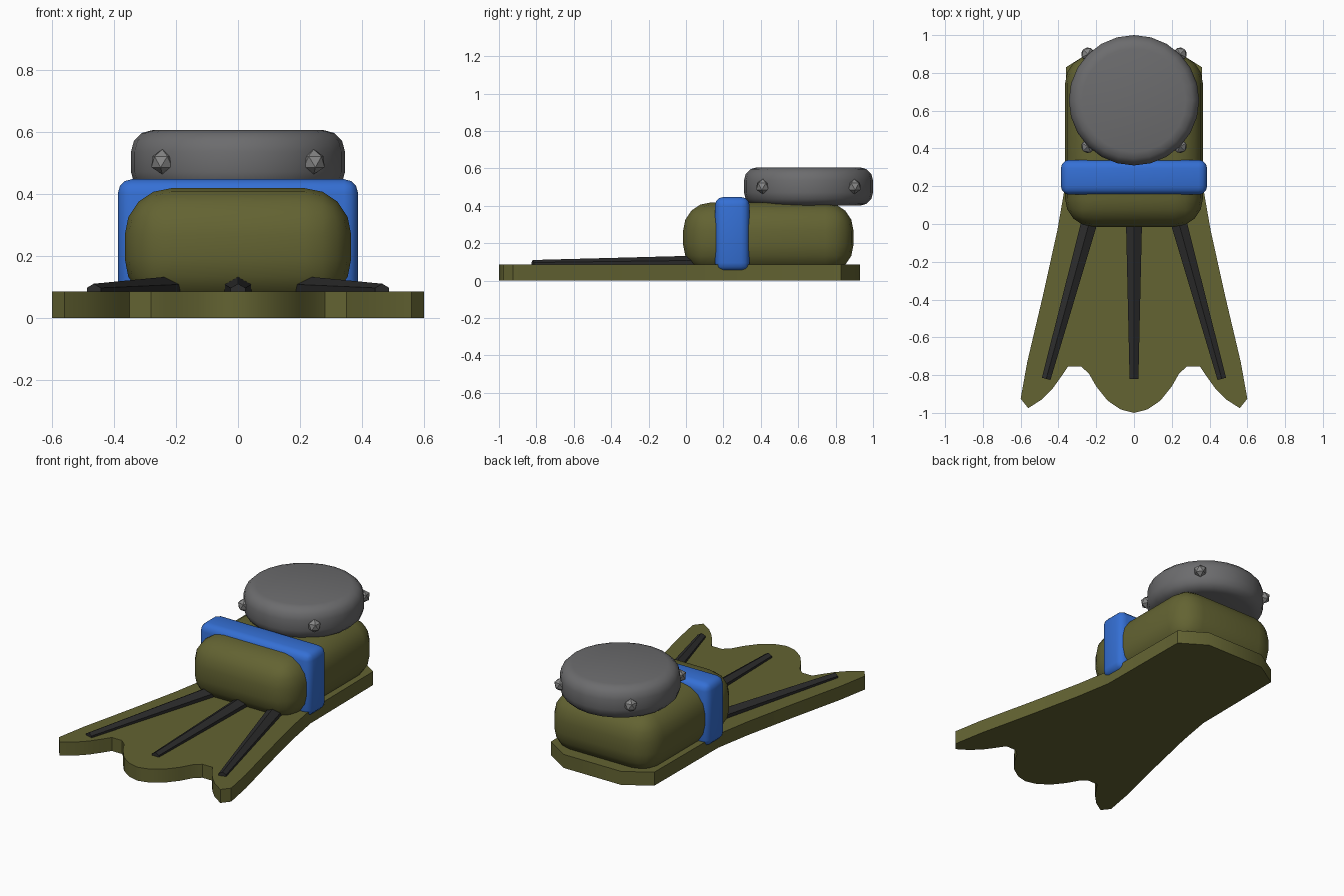
import bpy, bmesh, math
from mathutils import Vector

if "Cube" in bpy.data.objects:
    bpy.data.objects.remove(bpy.data.objects["Cube"])


def material(name, rgb):
    m = bpy.data.materials.new(name)
    m.diffuse_color = (*rgb, 1)
    m.use_nodes = True
    m.node_tree.nodes["Principled BSDF"].inputs["Base Color"].default_value = m.diffuse_color
    return m


OLIVE = material("olive_rubber", (0.125, 0.125, 0.032))
BLUE = material("blue_strap", (0.035, 0.16, 0.66))
BLACK = material("dark_rubber", (0.025, 0.025, 0.025))
METAL = material("grey_metal", (0.15, 0.15, 0.155))
BOLT = material("bolt_metal", (0.24, 0.24, 0.24))


def finish(ob, name, mat, bevel=0, segments=2, angle=35):
    ob.name = name
    ob.data.materials.append(mat)
    if bevel:
        b = ob.modifiers.new("bevel", 'BEVEL')
        b.width, b.segments = bevel, segments
        b.limit_method, b.angle_limit = 'ANGLE', math.radians(40)
    bpy.ops.object.select_all(action='DESELECT')
    ob.select_set(True)
    bpy.context.view_layer.objects.active = ob
    if bevel:
        bpy.ops.object.modifier_apply(modifier="bevel")
    if angle:
        bpy.ops.object.shade_smooth_by_angle(angle=math.radians(angle))
    return ob


def box(name, mat, lo, hi, bevel, segments):
    lo, hi = Vector(lo), Vector(hi)
    bpy.ops.mesh.primitive_cube_add(size=1, location=(lo + hi) / 2)
    ob = bpy.context.object
    ob.scale = hi - lo
    bpy.ops.object.transform_apply(location=False, rotation=False, scale=True)
    return finish(ob, name, mat, bevel, segments)


# Webbed sole: mirrored outline, extruded
half = [(0.07, -0.982), (0.14, -0.935), (0.20, -0.86), (0.24, -0.79), (0.28, -0.755),
        (0.35, -0.755), (0.38, -0.80), (0.43, -0.87), (0.49, -0.93), (0.56, -0.975),
        (0.60, -0.925), (0.565, -0.73), (0.48, -0.37), (0.405, -0.03), (0.365, 0.20),
        (0.36, 0.83), (0.20, 0.93)]
outline = [(0, -1.0)] + half + [(-x, y) for x, y in reversed(half)]
bm = bmesh.new()
face = bm.faces.new([bm.verts.new((x, y, 0)) for x, y in outline])
top = bmesh.ops.extrude_face_region(bm, geom=[face])["geom"]
bmesh.ops.translate(bm, vec=(0, 0, 0.085),
                    verts=[v for v in top if isinstance(v, bmesh.types.BMVert)])
bmesh.ops.recalc_face_normals(bm, faces=bm.faces)
mesh = bpy.data.meshes.new("webbed_sole")
bm.to_mesh(mesh)
bm.free()
sole = bpy.data.objects.new("webbed_sole", mesh)
bpy.context.collection.objects.link(sole)
finish(sole, "webbed_sole", OLIVE)

# Foot pocket and strap
box("foot_body", OLIVE, (-0.365, -0.015, 0.04), (0.365, 0.895, 0.418), 0.15, 4)
box("strap", BLUE, (-0.387, 0.155, 0.05), (0.387, 0.34, 0.447), 0.045, 3)

# Ankle disc with four bolts
C, R = Vector((0, 0.655, 0.503)), 0.345
bpy.ops.mesh.primitive_cylinder_add(vertices=24, radius=R, depth=0.205, location=C)
finish(bpy.context.object, "ankle_disc", METAL, 0.07, 3)
for i in range(4):
    a = math.radians(45 + 90 * i)
    bpy.ops.mesh.primitive_ico_sphere_add(
        subdivisions=1, radius=0.04,
        location=C + Vector((math.cos(a), math.sin(a), 0)) * R, rotation=(0, 0, a))
    finish(bpy.context.object, f"bolt_{i + 1}", BOLT, angle=0)

# Tapered ribs on the web
for name, side in (("left", -1), ("centre", 0), ("right", 1)):
    a, b = Vector((0.225 * side, 0.05, 0.083)), Vector((0.465 * side, -0.82, 0.083))
    bpy.ops.mesh.primitive_cone_add(vertices=6, radius1=0.05, radius2=0.027,
                                    depth=(b - a).length, location=(a + b) / 2)
    rib = bpy.context.object
    rib.rotation_euler = (b - a).to_track_quat('Z', 'Y').to_euler()
    finish(rib, f"{name}_rib", BLACK, angle=0)
